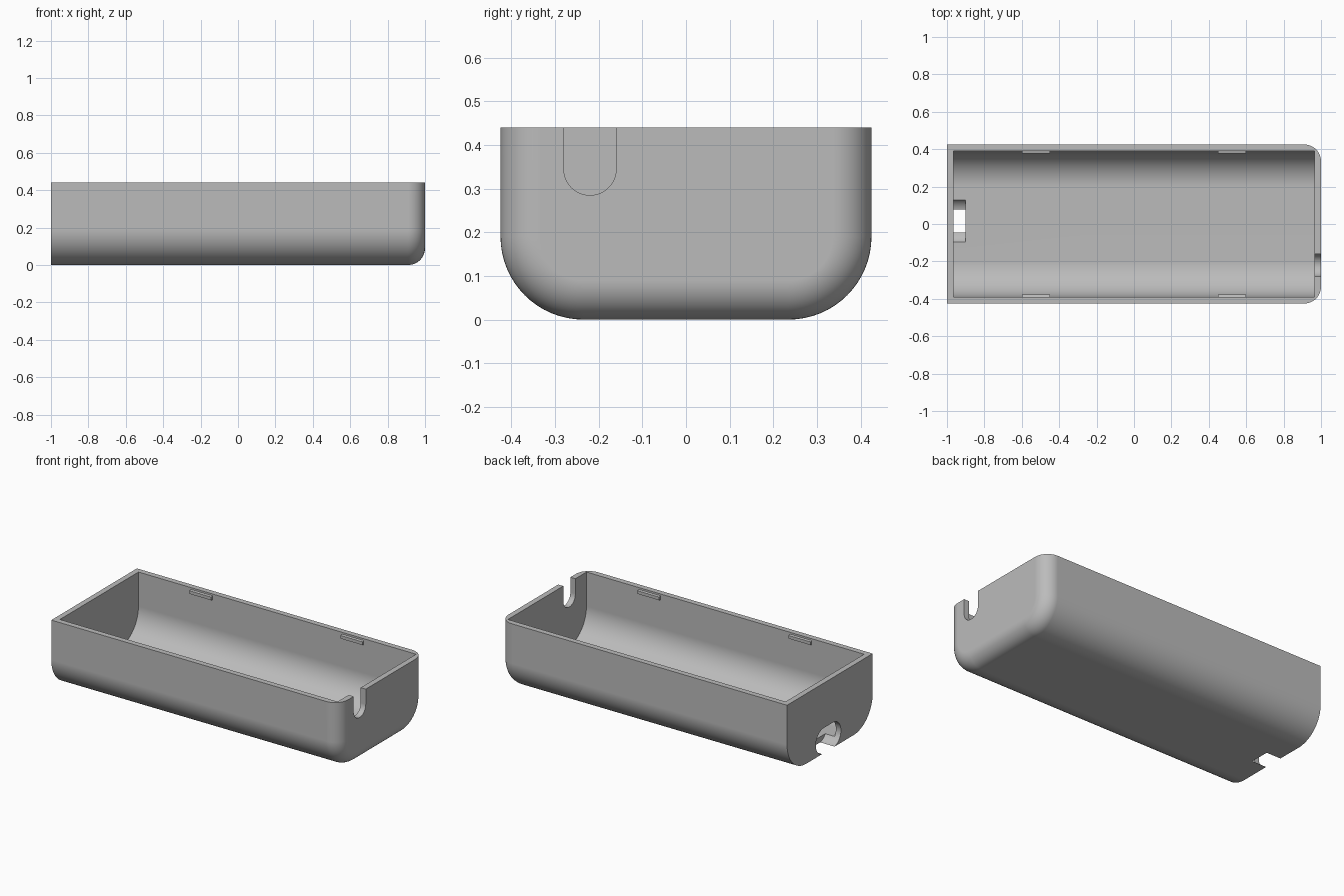
import bpy
import bmesh
from math import sin, cos, pi, radians

if "Cube" in bpy.data.objects:
    bpy.data.objects.remove(bpy.data.objects["Cube"])

HALF_W, HEIGHT, CORNER, WALL, END_R = 0.425, 0.44, 0.19, 0.035, 0.09

grey = bpy.data.materials.new("plain grey")
grey.use_nodes = True
grey.diffuse_color = (0.5, 0.5, 0.5, 1)
grey.node_tree.nodes["Principled BSDF"].inputs["Base Color"].default_value = (0.5, 0.5, 0.5, 1)


def arc(cy, cz, r, start, end, steps):
    return [(cy + r * cos(start + (end - start) * i / steps),
             cz + r * sin(start + (end - start) * i / steps)) for i in range(steps + 1)]


def trough(half, radius, bottom, top, steps=16):
    """Open-topped U cross-section with rounded lower corners."""
    c = half - radius
    return ([(-half, top)] + arc(-c, bottom + radius, radius, pi, 1.5 * pi, steps)
            + arc(c, bottom + radius, radius, 1.5 * pi, 2 * pi, steps) + [(half, top)])


def loft(name, sections):
    """Join (x, profile) cross-sections into a closed solid."""
    bm = bmesh.new()
    rings = [[bm.verts.new((x, y, z)) for y, z in prof] for x, prof in sections]
    n = len(rings[0])
    for a, b in zip(rings, rings[1:]):
        for i in range(n):
            j = (i + 1) % n
            bm.faces.new((a[i], a[j], b[j], b[i]))
    bm.faces.new(rings[0])
    bm.faces.new(rings[-1])
    bmesh.ops.recalc_face_normals(bm, faces=bm.faces)
    mesh = bpy.data.meshes.new(name)
    bm.to_mesh(mesh)
    bm.free()
    mesh.materials.append(grey)
    obj = bpy.data.objects.new(name, mesh)
    bpy.context.collection.objects.link(obj)
    return obj


def prism(name, x0, x1, profile):
    return loft(name, [(x0, profile), (x1, profile)])


# Outer body: square at one end, filleted at the other
sections = [(-1, trough(HALF_W, CORNER, 0, HEIGHT))]
for i in range(13):
    a = i / 12 * pi / 2
    inset = END_R * (1 - cos(a))
    sections.append((1 - END_R + END_R * sin(a),
                     trough(HALF_W - inset, CORNER - inset, inset, HEIGHT)))
tray = loft("tray", sections)

# Cavity, cable notch and rounded port opening
port = arc(0.06, 0.078, 0.08, -pi / 2, pi / 2, 20) + arc(-0.03, 0.078, 0.08, pi / 2, 1.5 * pi, 20)
cutters = [
    prism("cavity_cutter", -1 + WALL, 1 - WALL,
          trough(HALF_W - WALL, CORNER, WALL, HEIGHT + 0.1)),
    prism("cable_notch_cutter", 0.9, 1.1,
          [(-0.28, 0.6)] + arc(-0.22, 0.345, 0.06, pi, 2 * pi, 20) + [(-0.16, 0.6)]),
    prism("port_cutter", -1.1, -0.9, port),
]
bpy.context.view_layer.objects.active = tray
for cutter in cutters:
    mod = tray.modifiers.new(cutter.name, 'BOOLEAN')
    mod.operation, mod.solver, mod.object = 'DIFFERENCE', 'EXACT', cutter
    bpy.ops.object.modifier_apply(modifier=mod.name)
    bpy.data.objects.remove(cutter)

bpy.ops.object.select_all(action='DESELECT')
tray.select_set(True)
bpy.ops.object.shade_smooth_by_angle(angle=radians(30))
tray.modifiers.new("even shading", 'WEIGHTED_NORMAL').keep_sharp = True

# Snap tabs just inside the rim of both long walls
for side, side_name in ((-1, "front"), (1, "back")):
    for x, end_name in ((-0.525, "right"), (0.525, "left")):
        outer, inner = side * (HALF_W - WALL + 0.005), side * (HALF_W - WALL - 0.013)
        prism(f"{side_name}_{end_name}_snap_tab", x - 0.075, x + 0.075,
              [(outer, 0.4), (inner, 0.405), (inner, 0.425), (outer, 0.43)])
